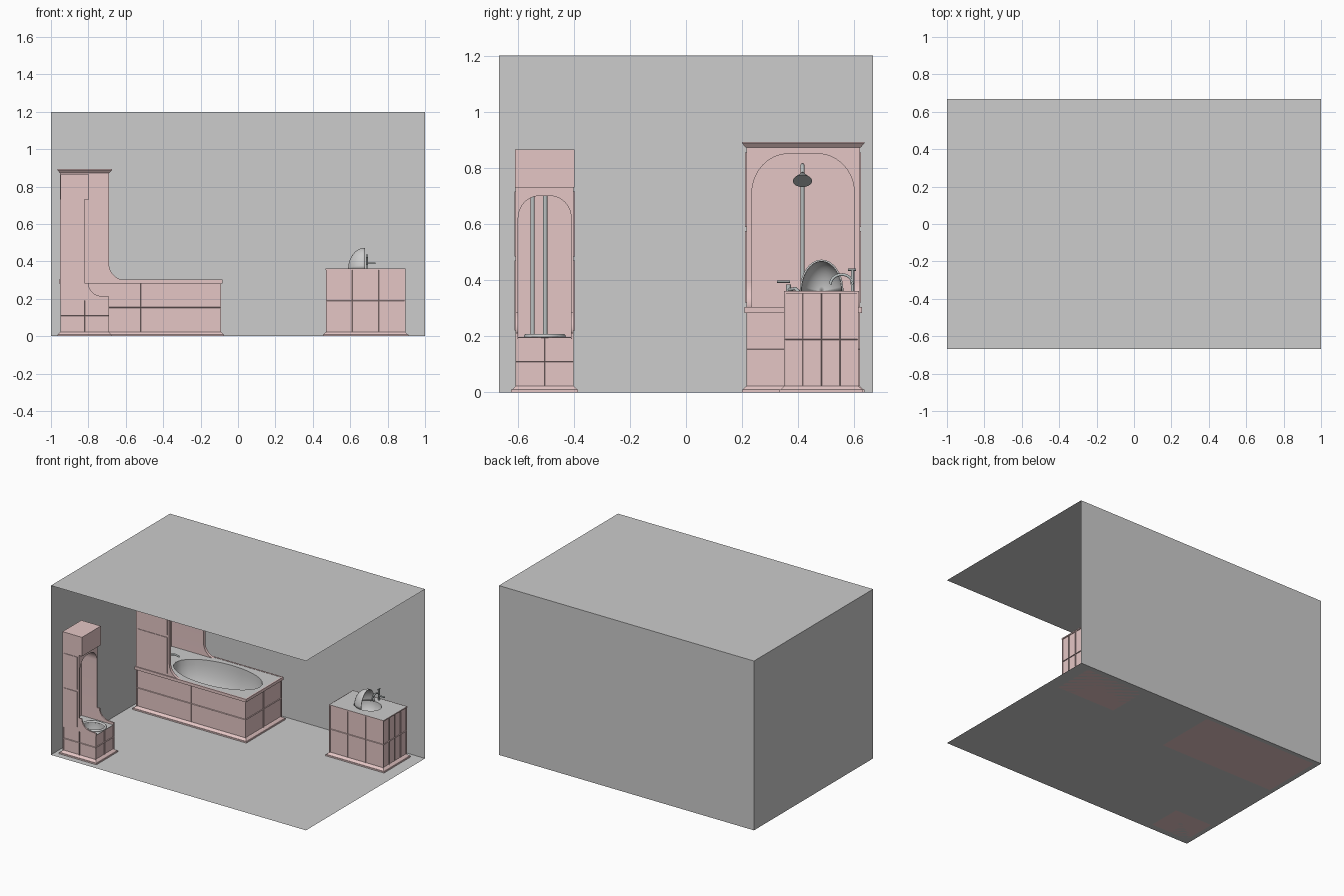
import bpy, bmesh, math
from mathutils import Vector

if "Cube" in bpy.data.objects:
    bpy.data.objects.remove(bpy.data.objects["Cube"])


def material(name, rgb):
    m = bpy.data.materials.new(name)
    m.diffuse_color = (*rgb, 1)
    m.use_nodes = True
    m.node_tree.nodes["Principled BSDF"].inputs["Base Color"].default_value = m.diffuse_color
    return m


PINK = material("pink_wood", (0.78, 0.565, 0.56))
GREY = material("pale_grey", (0.604, 0.604, 0.604))
METAL = material("brushed_metal", (0.5, 0.54, 0.54))


def finish(name, bm, mat, smooth=False, recalc=True):
    bmesh.ops.remove_doubles(bm, verts=bm.verts, dist=1e-5)
    if recalc:
        bmesh.ops.recalc_face_normals(bm, faces=bm.faces)
    me = bpy.data.meshes.new(name)
    bm.to_mesh(me)
    bm.free()
    ob = bpy.data.objects.new(name, me)
    bpy.context.collection.objects.link(ob)
    me.materials.append(mat)
    if smooth:
        select(ob)
        bpy.ops.object.shade_smooth_by_angle(angle=math.radians(40))
    return ob


def select(ob):
    bpy.ops.object.select_all(action='DESELECT')
    ob.select_set(True)
    bpy.context.view_layer.objects.active = ob


def frustum(name, r, z0, z1, g0=0.0, g1=0.0, mat=PINK):
    """Box over rectangle r = (x0, x1, y0, y1), grown by g0 at the bottom and g1 at the top."""
    bm = bmesh.new()
    rings = []
    for z, g in ((z0, g0), (z1, g1)):
        x0, x1, y0, y1 = r[0] - g, r[1] + g, r[2] - g, r[3] + g
        rings.append([bm.verts.new(p) for p in ((x0, y0, z), (x1, y0, z), (x1, y1, z), (x0, y1, z))])
    a, b = rings
    bm.faces.new(a)
    bm.faces.new(b)
    for i in range(4):
        j = (i + 1) % 4
        bm.faces.new((a[i], a[j], b[j], b[i]))
    return finish(name, bm, mat)


def panelled(name, r, z0, z1, nx, ny, nz):
    """Cabinet whose four sides are divided into sunk panels."""
    bm = bmesh.new()
    x0, x1, y0, y1 = r
    c = [Vector((x0, y0, 0)), Vector((x1, y0, 0)), Vector((x1, y1, 0)), Vector((x0, y1, 0))]
    for s in range(4):
        n = (nx, ny)[s % 2]
        for i in range(n):
            for k in range(nz):
                p, q = c[s].lerp(c[(s + 1) % 4], i / n), c[s].lerp(c[(s + 1) % 4], (i + 1) / n)
                za, zb = z0 + (z1 - z0) * k / nz, z0 + (z1 - z0) * (k + 1) / nz
                bm.faces.new([bm.verts.new((v.x, v.y, z)) for v, z in ((p, za), (q, za), (q, zb), (p, zb))])
    faces = list(bm.faces)
    bmesh.ops.inset_individual(bm, faces=faces, thickness=0.009)
    bmesh.ops.inset_individual(bm, faces=faces, thickness=0.002, depth=-0.006)
    return finish(name, bm, PINK, recalc=False)


def prism(name, pts, axis, a, b, mat=PINK):
    """Extrude a 2D outline: axis 'x' takes (y, z) points, axis 'y' takes (x, z) points."""
    bm = bmesh.new()
    put = (lambda p, t: (t, *p)) if axis == 'x' else (lambda p, t: (p[0], t, p[1]))
    f = bm.faces.new([bm.verts.new(put(p, a)) for p in pts])
    g = bmesh.ops.extrude_face_region(bm, geom=[f])
    d = Vector((b - a, 0, 0)) if axis == 'x' else Vector((0, b - a, 0))
    bmesh.ops.translate(bm, vec=d, verts=[v for v in g["geom"] if isinstance(v, bmesh.types.BMVert)])
    bm.faces.new([bm.verts.new(put(p, a)) for p in pts])
    return finish(name, bm, mat, smooth=True)


def arc(cx, cz, rx, rz, a0, a1, n=12):
    return [(cx + rx * math.cos(math.radians(a0 + (a1 - a0) * i / n)),
             cz + rz * math.sin(math.radians(a0 + (a1 - a0) * i / n))) for i in range(n + 1)]


def arch(name, x0, x1, y0, y1, z0, z1, wall, top, ry, rz):
    """Tall hood with a round-cornered opening, closed by a back board."""
    a, b = y0 + wall, y1 - wall
    inner = arc(b - ry, top - rz, ry, rz, 0, 90) + arc(a + ry, top - rz, ry, rz, 90, 180)
    prism(name, [(y0, z0), (y0, z1), (y1, z1), (y1, z0), (b, z0)] + inner + [(a, z0)], 'x', x0, x1)
    frustum(name + "_back", (x0 - 0.002, x0 + 0.01, y0, y1), z0, z1)


def basin(name, r, z, cx, cy, rx, ry, depth, power=1.0, n=48):
    """Flat top with an oval bowl sunk into it."""
    x0, x1, y0, y1 = r
    ang = [2 * math.pi * i / n + 0.001 for i in range(n)]
    ang += [math.atan2(y - cy, x - cx) % (2 * math.pi) for x in (x0, x1) for y in (y0, y1)]
    ang.sort()
    bm = bmesh.new()
    rings = [[] for _ in range(12)]
    for t in ang:
        c, s = math.cos(t), math.sin(t)
        k = min(((x1 if c > 0 else x0) - cx) / c, ((y1 if s > 0 else y0) - cy) / s)
        e = 1 / math.hypot(c / rx, s / ry)
        rings[0].append(bm.verts.new((cx + k * c, cy + k * s, z)))
        for j in range(11):
            u = math.pi / 2 * j / 11
            m = e * math.cos(u) ** power
            rings[j + 1].append(bm.verts.new((cx + m * c, cy + m * s, z - depth * math.sin(u))))
    for p, q in zip(rings, rings[1:]):
        for i in range(len(ang)):
            j = (i + 1) % len(ang)
            bm.faces.new((p[i], p[j], q[j], q[i]))
    bm.faces.new(rings[-1])
    bm.normal_update()
    return finish(name, bm, GREY, smooth=True, recalc=False)


def tube(name, pts, rad, mat=METAL, cyclic=False):
    cu = bpy.data.curves.new(name, 'CURVE')
    cu.dimensions = '3D'
    cu.bevel_depth, cu.bevel_resolution, cu.use_fill_caps = rad, 3, True
    sp = cu.splines.new('POLY')
    sp.points.add(len(pts) - 1)
    for p, q in zip(sp.points, pts):
        p.co = (*q, 1)
    sp.use_cyclic_u = cyclic
    ob = bpy.data.objects.new(name, cu)
    bpy.context.collection.objects.link(ob)
    cu.materials.append(mat)
    select(ob)
    bpy.ops.object.convert(target='MESH')
    bpy.ops.object.shade_smooth_by_angle(angle=math.radians(50))


def plinth(name, r):
    frustum(name + "_foot", r, 0, 0.01, 0.016, 0.016)
    frustum(name + "_moulding", r, 0.01, 0.022, 0.013, 0.0)


def side_panels(name, x0, x1, y0, y1, rows):
    """Thin raised panels on both outer sides of a tower."""
    for side, y in (("front", y0), ("rear", y1)):
        for i, (za, zb) in enumerate(rows):
            frustum(f"{name}_{side}_{i}", (x0, x1, y - 0.004, y + 0.004), za, zb)


# Room shell, open at the front and right
W, D, H = 1.0, 0.667, 1.2
for name, pts in {
    "floor": ((-W, -D, 0), (W, -D, 0), (W, D, 0), (-W, D, 0)),
    "ceiling": ((-W, D, H), (W, D, H), (W, -D, H), (-W, -D, H)),
    "left_wall": ((-W, -D, 0), (-W, D, 0), (-W, D, H), (-W, -D, H)),
    "back_wall": ((-W, D, 0), (W, D, 0), (W, D, H), (-W, D, H)),
}.items():
    bm = bmesh.new()
    bm.faces.new([bm.verts.new(p) for p in pts])
    finish(name, bm, GREY, recalc=False)

# Bath cabinet and tub
bath = (-0.95, -0.09, 0.215, 0.62)
plinth("bath_plinth", bath)
panelled("bath_cabinet", bath, 0.022, 0.285, 2, 2, 2)
basin("bath_tub", (-0.955, -0.085, 0.21, 0.625), 0.302, -0.45, 0.418, 0.33, 0.165, 0.25, 0.6)
for name, r in (("front", (-0.957, -0.083, 0.208, 0.218)), ("rear", (-0.957, -0.083, 0.617, 0.627)),
                ("left", (-0.957, -0.947, 0.208, 0.627)), ("right", (-0.093, -0.083, 0.208, 0.627))):
    frustum("bath_rim_" + name, r, 0.283, 0.304)

# Shower hood with curved side wings and cornice
arch("shower_hood", -0.95, -0.69, 0.215, 0.62, 0.30, 0.875, 0.02, 0.85, 0.13, 0.14)
wing = [(-0.69, 0.30), (-0.69, 0.39)] + arc(-0.60, 0.39, 0.09, 0.09, 180, 270)
for name, y in (("front", 0.215), ("rear", 0.60)):
    prism("shower_wing_" + name, wing, 'y', y, y + 0.02)
side_panels("shower_panel", -0.935, -0.705, 0.215, 0.62, ((0.32, 0.575), (0.59, 0.855)))
hood = (-0.95, -0.69, 0.215, 0.62)
frustum("cornice_slope", hood, 0.872, 0.886, 0.002, 0.014)
frustum("cornice_top", hood, 0.886, 0.893, 0.016, 0.016)

# Shower pipe, head and bath tap
tube("shower_pipe", [(-0.915, 0.415, 0.30), (-0.915, 0.415, 0.77)] +
     [(x, 0.415, z) for x, z in arc(-0.875, 0.77, 0.04, 0.04, 180, 45, 8)] + [(-0.83, 0.415, 0.78)], 0.007)
bm = bmesh.new()
bmesh.ops.create_cone(bm, cap_ends=True, segments=32, radius1=0.034, radius2=0.009, depth=0.03)
head = finish("shower_head", bm, METAL, smooth=True)
head.location = (-0.825, 0.415, 0.765)
head.rotation_euler = (0, math.radians(-40), 0)
tube("bath_tap_column", [(-0.81, 0.365, 0.30), (-0.81, 0.365, 0.385)], 0.009)
tube("bath_tap_lever", [(-0.81, 0.325, 0.394), (-0.81, 0.37, 0.394)], 0.004)
tube("bath_tap_spout", [(-0.81, 0.365, 0.365), (-0.77, 0.39, 0.37), (-0.74, 0.405, 0.355)], 0.006)

# Wash cabinet, counter and basin
sink = (0.47, 0.895, 0.35, 0.615)
plinth("wash_plinth", sink)
panelled("wash_cabinet", sink, 0.022, 0.355, 3, 4, 2)
frustum("counter_edge", sink, 0.355, 0.3598, 0.001, 0.001).data.polygons[1].material_index = 0
bpy.data.objects.remove(bpy.data.objects["counter_edge"])
basin("wash_basin", sink, 0.36, 0.68, 0.483, 0.095, 0.075, 0.10)
for i, (a, b) in enumerate((((0.47, 0.35), (0.895, 0.35)), ((0.895, 0.35), (0.895, 0.615)),
                            ((0.895, 0.615), (0.47, 0.615)), ((0.47, 0.615), (0.47, 0.35)))):
    r = (min(a[0], b[0]) - 0.001, max(a[0], b[0]) + 0.001, min(a[1], b[1]) - 0.001, max(a[1], b[1]) + 0.001)
    frustum(f"counter_edge_{i}", r, 0.353, 0.361)

# Shell-shaped splash hood over the basin
bm = bmesh.new()
N, M = 10, 20
grid = [[bm.verts.new((0.68 - 0.088 * math.cos(math.pi / 2 * i / N),
                       0.483 + 0.075 * math.sin(math.pi / 2 * i / N) * math.cos(math.pi * j / M),
                       0.36 + 0.11 * math.sin(math.pi / 2 * i / N) * math.sin(math.pi * j / M)))
         for j in range(M + 1)] for i in range(1, N + 1)]
pole = bm.verts.new((0.592, 0.483, 0.36))
for j in range(M):
    bm.faces.new((pole, grid[0][j], grid[0][j + 1]))
    for p, q in zip(grid, grid[1:]):
        bm.faces.new((p[j], q[j], q[j + 1], p[j + 1]))
shell = finish("basin_shell", bm, GREY, smooth=True)
mod = shell.modifiers.new("thickness", 'SOLIDIFY')
mod.thickness, mod.offset = 0.006, 0

# Basin tap
tube("basin_tap_column", [(0.69, 0.593, 0.36), (0.69, 0.593, 0.435)], 0.006)
tube("basin_tap_handle", [(0.69, 0.578, 0.437), (0.69, 0.606, 0.437)], 0.004)
tube("basin_tap_knob", [(0.69, 0.593, 0.39), (0.735, 0.593, 0.39)], 0.005)
tube("basin_tap_spout", [(0.69, y, z) for y, z in arc(0.555, 0.385, 0.04, 0.035, 20, 180, 10)], 0.005)
tube("basin_tap_neck", [(0.69, 0.593, 0.385), (0.69, 0.59, 0.398)], 0.006)

# Toilet base, bowl and seat
base = (-0.95, -0.69, -0.607, -0.40)
plinth("toilet_plinth", base)
panelled("toilet_base", base, 0.022, 0.197, 2, 2, 2)
basin("toilet_bowl", base, 0.197, -0.78, -0.503, 0.075, 0.062, 0.12)
tube("toilet_seat", [(x, y, 0.2) for x, y in arc(-0.78, -0.503, 0.08, 0.067, 0, 360, 40)[:-1]], 0.008, GREY, True)

# Toilet tower, curved wings, cistern box and pipes
arch("toilet_tower", -0.95, -0.82, -0.607, -0.40, 0.19, 0.73, 0.009, 0.70, 0.075, 0.08)
wing = [(-0.82, 0.19), (-0.82, 0.285), (-0.80, 0.285)] + arc(-0.73, 0.285, 0.07, 0.07, 180, 270) + \
       [(-0.69, 0.212), (-0.69, 0.19)]
for name, y in (("front", -0.607), ("rear", -0.409)):
    prism("toilet_wing_" + name, wing, 'y', y, y + 0.009)
side_panels("toilet_panel", -0.937, -0.833, -0.607, -0.40, ((0.22, 0.47), (0.485, 0.715)))
frustum("cistern_box", (-0.95, -0.797, -0.609, -0.398), 0.73, 0.865)
for i, y in enumerate((-0.547, -0.502)):
    tube(f"cistern_pipe_{i}", [(-0.92, y, 0.197), (-0.92, y, 0.73)], 0.008)
